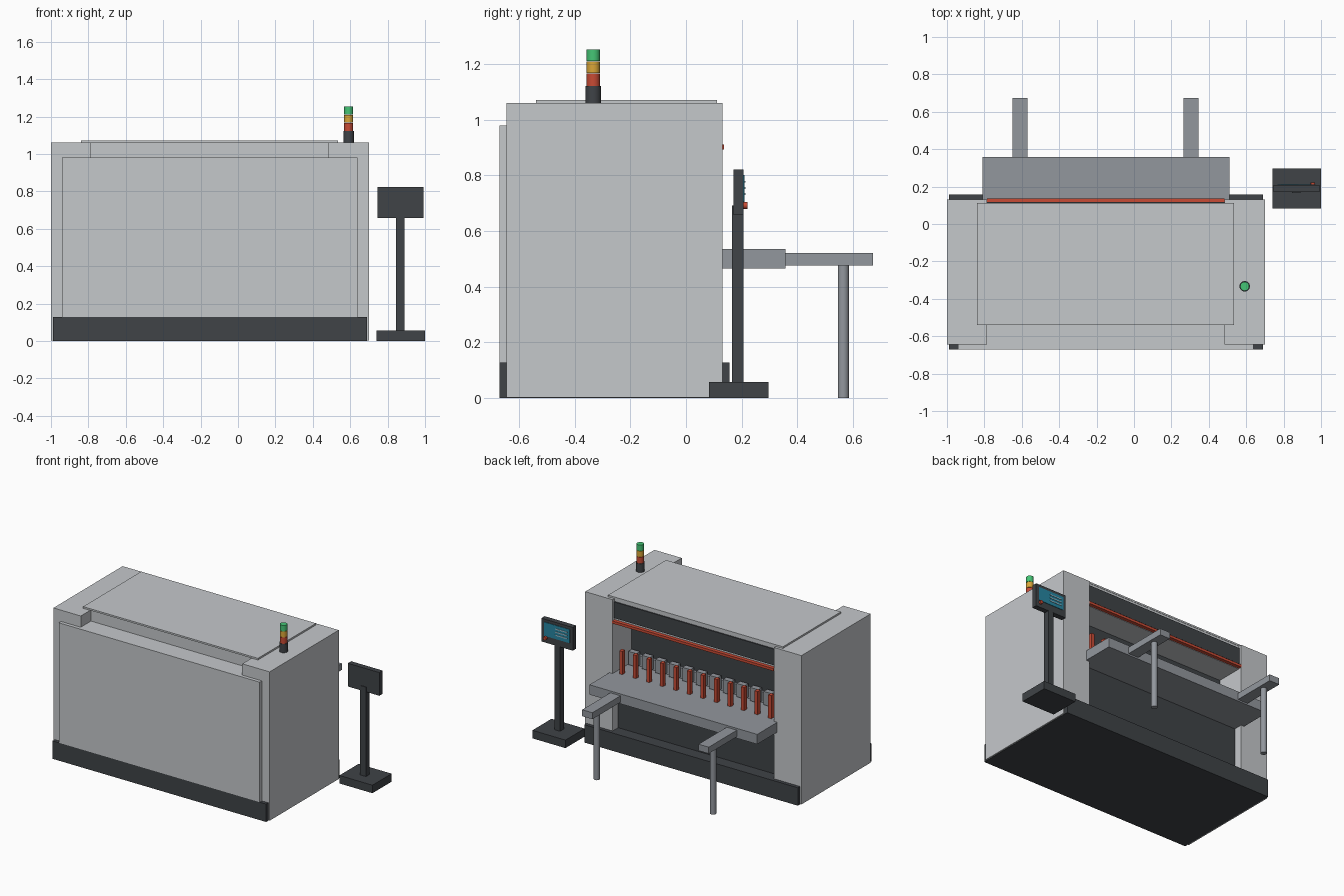
import bpy, bmesh
from mathutils import Matrix

if "Cube" in bpy.data.objects:
    bpy.data.objects.remove(bpy.data.objects["Cube"])


def material(name, rgb):
    m = bpy.data.materials.new(name)
    m.diffuse_color = (*rgb, 1)
    m.use_nodes = True
    m.node_tree.nodes["Principled BSDF"].inputs["Base Color"].default_value = m.diffuse_color
    return m


BODY = material("light_paint", (0.56, 0.58, 0.60))
DARK = material("dark_paint", (0.05, 0.056, 0.063))
STEEL = material("steel", (0.29, 0.31, 0.34))
RED = material("red", (0.58, 0.07, 0.035))
AMBER = material("amber", (0.70, 0.38, 0.04))
GREEN = material("green", (0.06, 0.56, 0.18))
SCREEN = material("screen_blue", (0.02, 0.24, 0.36))
PALE = material("pale_blue", (0.40, 0.60, 0.70))


def finish(name, bm, mat):
    me = bpy.data.meshes.new(name)
    bm.to_mesh(me)
    bm.free()
    me.materials.append(mat)
    ob = bpy.data.objects.new(name, me)
    bpy.context.collection.objects.link(ob)
    return ob


def box(name, x, y, z, mat):
    """Box from (min, max) ranges on each axis."""
    bm = bmesh.new()
    size = [r[1] - r[0] for r in (x, y, z)]
    mid = [(r[0] + r[1]) / 2 for r in (x, y, z)]
    bmesh.ops.create_cube(bm, size=1, matrix=Matrix.Translation(mid) @ Matrix.Diagonal((*size, 1)))
    return finish(name, bm, mat)


def cylinder(name, center, r, z, mat, axis="Z"):
    """Round part centred at (x, y), spanning z, or along y when axis is 'Y'."""
    bm = bmesh.new()
    if axis == "Z":
        m = Matrix.Translation((center[0], center[1], (z[0] + z[1]) / 2))
    else:
        m = Matrix.Translation((center[0], (z[0] + z[1]) / 2, center[1])) @ Matrix.Rotation(1.570796, 4, "X")
    bmesh.ops.create_cone(bm, cap_ends=True, segments=32, radius1=r, radius2=r, depth=z[1] - z[0], matrix=m)
    for f in bm.faces:
        f.smooth = len(f.verts) == 4
    for e in bm.edges:
        e.smooth = all(len(f.verts) == 4 for f in e.link_faces)
    return finish(name, bm, mat)


GAP = (-0.785, 0.485)      # opening between the side housings
MID = -0.15                # machine centre in x

# Plinth and side housings
box("plinth", (-0.99, 0.69), (-0.67, 0.157), (0, 0.127), DARK)
box("left_housing", (-1.0, GAP[0]), (-0.645, 0.132), (0.002, 1.06), BODY)
box("right_housing", (GAP[1], 0.70), (-0.645, 0.132), (0.002, 1.06), BODY)

# Outer cover panel, head and lid
box("cover_panel", (-0.94, 0.64), (-0.67, -0.50), (0.127, 0.98), BODY)
box("head", GAP, (-0.53, 0.11), (0.89, 1.062), BODY)
box("lid", (-0.84, 0.535), (-0.54, 0.112), (1.06, 1.072), BODY)
box("head_fascia", GAP, (0.10, 0.118), (0.925, 1.04), DARK)
box("safety_strip", GAP, (0.10, 0.136), (0.893, 0.911), RED)

# Bending beam, lower bed and table
box("bending_beam", GAP, (-0.40, -0.08), (0.60, 0.90), DARK)
box("tool_holder", GAP, (-0.30, -0.06), (0.535, 0.61), STEEL)
box("lower_bed", GAP, (-0.45, 0.07), (0.12, 0.47), DARK)
box("table", (-0.81, 0.51), (-0.20, 0.357), (0.465, 0.535), STEEL)

# Row of punch segments and red back-stop fingers
for i in range(12):
    x = MID + (i - 5.5) * 0.1065
    box(f"punch_segment_{i + 1}", (x - 0.032, x + 0.032), (-0.06, -0.02), (0.545, 0.64), STEEL)
    box(f"stop_finger_{i + 1}", (x - 0.012, x + 0.012), (0.08, 0.11), (0.535, 0.70), RED)

# Sheet support arms with round legs
for side, x in (("left", -0.61), ("right", 0.305)):
    box(f"{side}_support_arm", (x - 0.04, x + 0.04), (0.34, 0.673), (0.476, 0.522), STEEL)
    cylinder(f"{side}_support_leg", (x, 0.566), 0.02, (0, 0.478), STEEL)

# Signal tower
for name, r, z, mat in (("beacon_base", 0.028, (1.06, 1.122), DARK),
                        ("beacon_red", 0.024, (1.122, 1.166), RED),
                        ("beacon_amber", 0.024, (1.168, 1.209), AMBER),
                        ("beacon_green", 0.024, (1.211, 1.253), GREEN)):
    cylinder(name, (0.592, -0.333), r, z, mat)

# Control pedestal
box("pedestal_foot", (0.74, 1.0), (0.082, 0.297), (0, 0.057), DARK)
box("pedestal_post", (0.845, 0.89), (0.166, 0.207), (0.055, 0.692), DARK)
box("console", (0.745, 0.992), (0.17, 0.2075), (0.657, 0.822), DARK)
box("console_screen", (0.768, 0.97), (0.20, 0.211), (0.705, 0.802), SCREEN)
for i in range(3):
    z = 0.73 + i * 0.022
    box(f"screen_bar_{i + 1}", (0.785, 0.88), (0.205, 0.214), (z, z + 0.007), PALE)
cylinder("stop_button", (0.957, 0.692), 0.012, (0.20, 0.222), RED, axis="Y")
